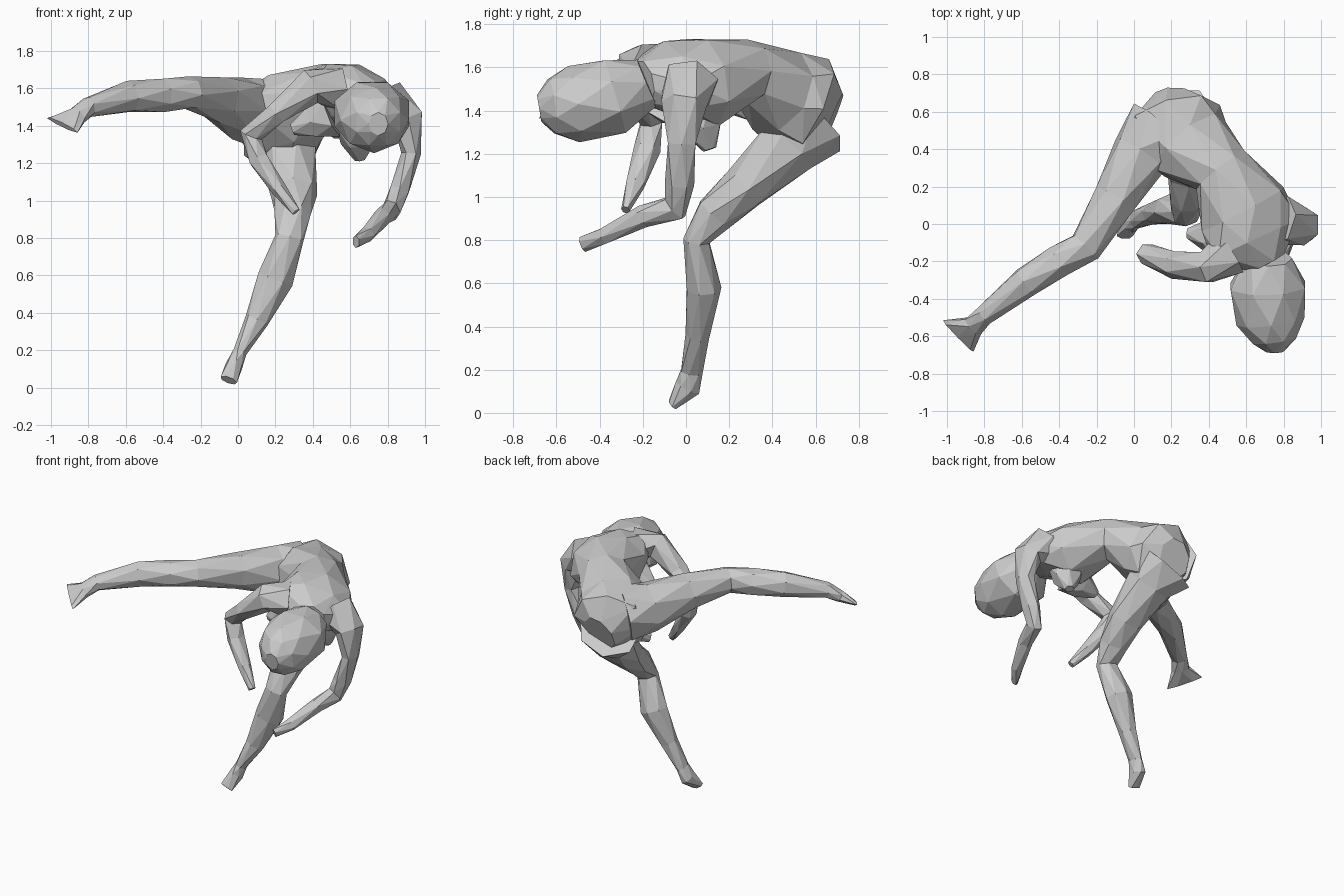
import bpy, bmesh, math
from mathutils import Vector


def loft(name, rings, up, sides=7):
    """Flat-faceted tube; each ring is (x, y, z, half width, half height)."""
    bm = bmesh.new()
    up = Vector(up)
    pts = [Vector(r[:3]) for r in rings]
    loops = []
    for i, r in enumerate(rings):
        a, b = pts[max(i - 1, 0)], pts[min(i + 1, len(pts) - 1)]
        t = (b - a).normalized()
        side = t.cross(up).normalized()
        top = side.cross(t).normalized()
        loop = []
        for k in range(sides):
            ang = 2 * math.pi * (k + 0.5 * (i % 2)) / sides + math.pi / 2
            loop.append(bm.verts.new(pts[i] + side * r[3] * 1.05 * math.cos(ang)
                                     + top * r[4] * 1.05 * math.sin(ang)))
        loops.append(loop)
    # staggered rings give triangular facets
    for i in range(len(loops) - 1):
        p, q = loops[i], loops[i + 1]
        for k in range(sides):
            n = (k + 1) % sides
            if i % 2 == 0:
                bm.faces.new((p[k], p[n], q[k]))
                bm.faces.new((p[n], q[n], q[k]))
            else:
                bm.faces.new((p[k], p[n], q[n]))
                bm.faces.new((p[k], q[n], q[k]))
    bm.faces.new(loops[0])
    bm.faces.new(loops[-1])
    bmesh.ops.recalc_face_normals(bm, faces=bm.faces)
    me = bpy.data.meshes.new(name)
    bm.to_mesh(me)
    bm.free()
    ob = bpy.data.objects.new(name, me)
    bpy.context.collection.objects.link(ob)
    return ob


# Bent torso from hips to neck
loft("torso", [
    (0.22, 0.68, 1.36, .11, .13), (0.21, 0.56, 1.41, .25, .24),
    (0.30, 0.42, 1.49, .23, .20), (0.46, 0.29, 1.58, .16, .14),
    (0.58, 0.08, 1.53, .25, .20), (0.65, -0.08, 1.55, .26, .15),
    (0.71, -0.20, 1.53, .11, .10)], (0.35, 0.1, 1), 8)

# Chest forms under the torso
loft("chest_left", [(0.63, 0.05, 1.42, .12, .12), (0.645, 0.08, 1.31, .09, .09),
                    (0.65, 0.11, 1.22, .03, .03)], (0, 1, 0), 6)
loft("chest_right", [(0.50, -0.08, 1.46, .12, .12), (0.40, -0.06, 1.42, .09, .09),
                     (0.29, -0.05, 1.38, .03, .03)], (0, 0, 1), 6)

# Head hanging forward
loft("head", [
    (0.72, -0.18, 1.53, .12, .11), (0.715, -0.33, 1.465, .205, .18),
    (0.73, -0.52, 1.43, .175, .17), (0.75, -0.62, 1.42, .12, .13),
    (0.75, -0.68, 1.41, .05, .06)], (0, 0, 1), 8)

# Raised leg with pointed foot
loft("raised_leg", [
    (0.15, 0.50, 1.46, .20, .19), (0.03, 0.37, 1.49, .15, .165),
    (-0.10, 0.13, 1.54, .115, .12), (-0.26, -0.12, 1.575, .09, .085),
    (-0.40, -0.20, 1.565, .085, .088), (-0.58, -0.31, 1.555, .08, .083),
    (-0.80, -0.49, 1.50, .052, .052), (-0.86, -0.545, 1.455, .06, .04),
    (-0.94, -0.60, 1.405, .12, .015)], (0.2, -0.27, 1))

# Standing leg on its toes
loft("standing_leg", [
    (0.22, 0.57, 1.35, .21, .19), (0.27, 0.47, 1.23, .15, .14),
    (0.30, 0.27, 1.04, .12, .105), (0.29, 0.13, 0.92, .095, .09),
    (0.275, 0.05, 0.80, .075, .06), (0.20, 0.08, 0.58, .095, .08),
    (0.10, 0.055, 0.36, .062, .055), (0.01, 0.025, 0.19, .036, .05),
    (-0.02, 0.01, 0.12, .045, .06), (-0.05, -0.06, 0.04, .045, .025)], (0, -1, 0))

# Arm folded inward
loft("right_arm", [
    (0.52, -0.15, 1.60, .12, .12), (0.39, -0.23, 1.61, .09, .09),
    (0.21, -0.22, 1.47, .062, .07), (0.07, -0.16, 1.35, .06, .055),
    (0.11, -0.18, 1.22, .055, .06), (0.22, -0.235, 1.06, .04, .045),
    (0.31, -0.28, 0.94, .025, .02)], (0, -1, 0), 6)

# Arm hanging down with forearm forward
loft("left_arm", [
    (0.78, 0.02, 1.53, .13, .13), (0.91, -0.01, 1.43, .10, .09),
    (0.925, -0.02, 1.25, .07, .05), (0.865, -0.03, 1.06, .065, .055),
    (0.82, -0.05, 0.95, .065, .05), (0.77, -0.20, 0.91, .05, .045),
    (0.69, -0.38, 0.82, .04, .04), (0.63, -0.48, 0.78, .035, .02)], (1, 0, 0), 6)
